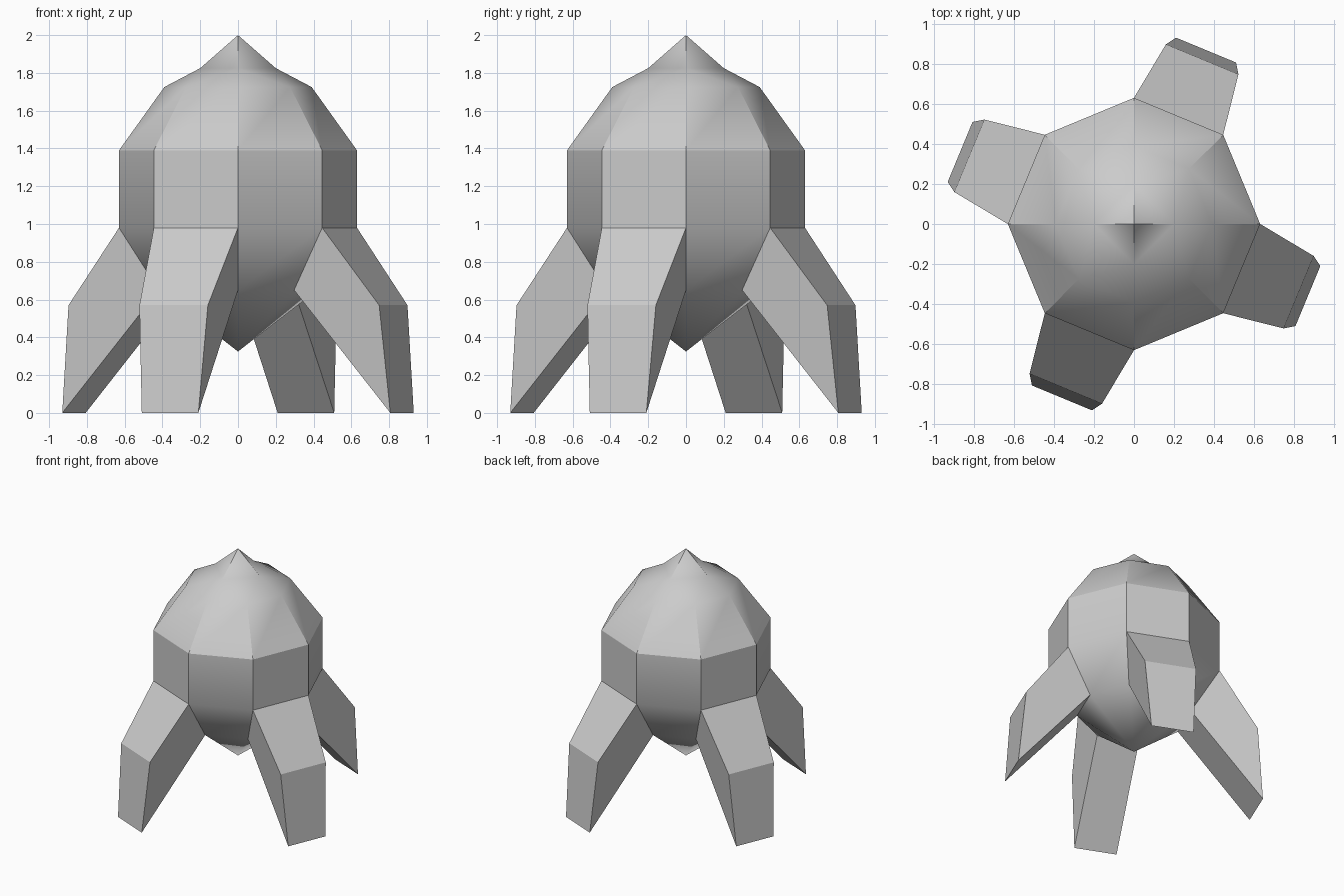
import bpy
import bmesh
from math import cos, sin, pi, radians

if "Cube" in bpy.data.objects:
    bpy.data.objects.remove(bpy.data.objects["Cube"])

SIDES = 8


def polar(r, angle, z, side=0.0):
    """Point at distance r along an angle, shifted sideways by side."""
    return (r * cos(angle) - side * sin(angle),
            r * sin(angle) + side * cos(angle), z)


def finish(bm, name):
    bmesh.ops.remove_doubles(bm, verts=bm.verts, dist=0.0005)
    bmesh.ops.recalc_face_normals(bm, faces=bm.faces)
    mesh = bpy.data.meshes.new(name)
    bm.to_mesh(mesh)
    bm.free()
    obj = bpy.data.objects.new(name, mesh)
    bpy.context.collection.objects.link(obj)
    bpy.ops.object.select_all(action='DESELECT')
    obj.select_set(True)
    bpy.context.view_layer.objects.active = obj
    bpy.ops.object.shade_smooth_by_angle(angle=radians(30.5))
    return obj


# Octagonal capsule body; every other lower panel is left open for a leg
profile = [(0.42, 0.65), (0.63, 0.98), (0.63, 1.39), (0.39, 1.725)]
bm = bmesh.new()
rings = [[bm.verts.new(polar(r, i * 2 * pi / SIDES, z)) for i in range(SIDES)]
         for r, z in profile]
for level, (low, high) in enumerate(zip(rings, rings[1:])):
    for i in range(SIDES):
        if level == 0 and i % 2:
            continue
        j = (i + 1) % SIDES
        bm.faces.new((low[i], low[j], high[j], high[i]))

# Pointed underside
tip = bm.verts.new((0, 0, 0.325))
for i in range(SIDES):
    bm.faces.new((rings[0][(i + 1) % SIDES], rings[0][i], tip))

# Cap flaring up into a four-sided point
apex = bm.verts.new((0, 0, 2.0))
top = rings[-1]
peak = [bm.verts.new(polar(0.2, q * pi / 2, 1.825)) for q in range(4)]
for q in range(4):
    a, b = peak[q], peak[(q + 1) % 4]
    start, corner, end = (top[(2 * q + k) % SIDES] for k in range(3))
    bm.faces.new((a, b, apex))
    bm.faces.new((a, corner, b))
    bm.faces.new((start, corner, a))
    bm.faces.new((corner, end, b))
finish(bm, "body")

# Four bent legs that taper to an edge on the ground
half = pi / SIDES
leg_loop = [(0.63 * cos(half), 0.63 * sin(half), 0.98),
            (0.89, 0.196, 0.57),
            (0.94, 0.162, 0.0),
            (0.42 * cos(half), 0.42 * sin(half), 0.65)]
for q in range(4):
    angle = q * pi / 2 - half
    bm = bmesh.new()
    left, right = ([bm.verts.new(polar(d, angle, z, s * w))
                    for d, w, z in leg_loop] for s in (1, -1))
    bm.faces.new(left)
    bm.faces.new(right[::-1])
    for k in range(3):
        bm.faces.new((left[k + 1], left[k], right[k], right[k + 1]))
    finish(bm, f"leg_{q + 1}")
